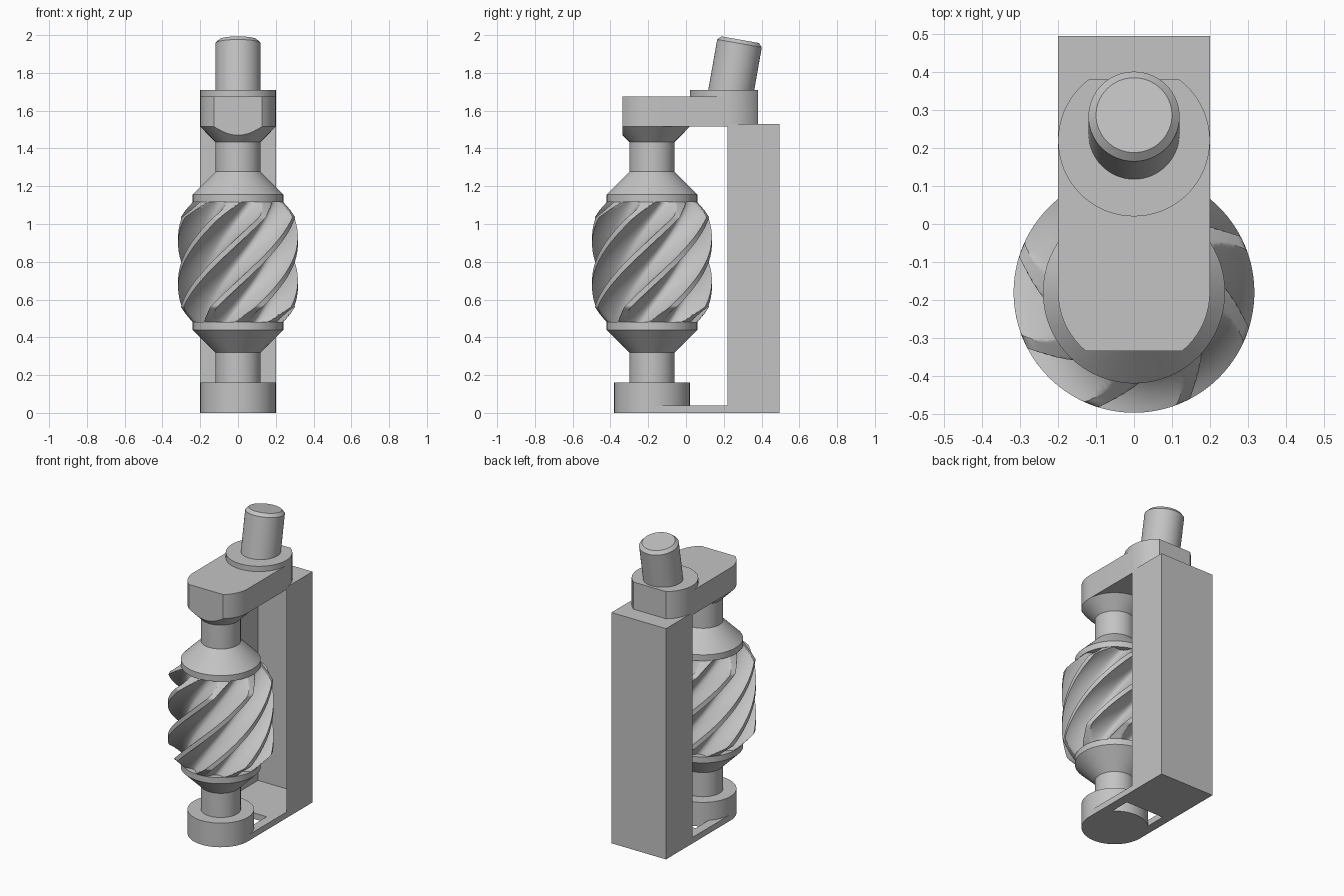
import bpy, bmesh
from math import cos, sin, pi, radians, sqrt, tau
from mathutils import Vector, Matrix

cube = bpy.data.objects.get("Cube")
if cube:
    bpy.data.objects.remove(cube, do_unlink=True)

grey = bpy.data.materials.new("plain_grey")
grey.use_nodes = True
colour = (0.55, 0.55, 0.55, 1)
grey.diffuse_color = colour
grey.node_tree.nodes["Principled BSDF"].inputs["Base Color"].default_value = colour

AXIS_Y = -0.18   # spindle axis
ARM_Y = 0.22     # pin boss axis
FLAT_FRONT, FLAT_BACK = -0.335, 0.38


def finish(name, bm, smooth=True):
    mesh = bpy.data.meshes.new(name)
    bm.to_mesh(mesh)
    bm.free()
    mesh.materials.append(grey)
    obj = bpy.data.objects.new(name, mesh)
    bpy.context.collection.objects.link(obj)
    if smooth:
        bpy.ops.object.select_all(action='DESELECT')
        obj.select_set(True)
        bpy.context.view_layer.objects.active = obj
        bpy.ops.object.shade_smooth_by_angle(angle=radians(30))
    return obj


def loft(bm, rings):
    """Skin a stack of closed rings and cap both ends."""
    rows = [[bm.verts.new(p) for p in ring] for ring in rings]
    n = len(rows[0])
    for a, b in zip(rows, rows[1:]):
        for i in range(n):
            j = (i + 1) % n
            bm.faces.new((a[i], a[j], b[j], b[i]))
    bm.faces.new(rows[0][::-1])
    bm.faces.new(rows[-1])
    bmesh.ops.recalc_face_normals(bm, faces=bm.faces)


def lathe(profile, y, sides=64):
    bm = bmesh.new()
    loft(bm, [[(r * cos(tau * i / sides), y + r * sin(tau * i / sides), z)
               for i in range(sides)] for r, z in profile])
    return bm


def clip(bm, y, direction):
    """Cut away everything past a plane facing along y."""
    geom = bm.verts[:] + bm.edges[:] + bm.faces[:]
    cut = bmesh.ops.bisect_plane(bm, geom=geom, plane_co=(0, y, 0),
                                 plane_no=(0, direction, 0), clear_outer=True)
    edges = [e for e in cut["geom_cut"] if isinstance(e, bmesh.types.BMEdge)]
    bmesh.ops.holes_fill(bm, edges=edges, sides=0)
    bmesh.ops.recalc_face_normals(bm, faces=bm.faces)


def box(name, x0, x1, y0, y1, z0, z1, open_front=False):
    bm = bmesh.new()
    loft(bm, [[(x0, y0, z), (x1, y0, z), (x1, y1, z), (x0, y1, z)] for z in (z0, z1)])
    if open_front:
        front = [f for f in bm.faces if f.normal.y < -0.9]
        bmesh.ops.delete(bm, geom=front, context='FACES')
    finish(name, bm, False)


# Hollow rear column, open towards the spindle, with its floor
box("rear_column", -0.2, 0.2, 0.22, 0.495, 0, 1.53, open_front=True)
box("column_floor", -0.198, 0.198, 0.22, 0.493, 0.03, 0.04)

# Base plate with an opening behind the foot
for side, name in ((1, "left"), (-1, "right")):
    box("base_rail_" + name, *sorted((side * 0.14, side * 0.2)), AXIS_Y, 0.22, 0, 0.04)
box("base_bridge", -0.14, 0.14, 0.1, 0.22, 0, 0.04)

# Spindle: foot, lower collar, core, upper collar, neck
finish("foot", lathe([(0.2, 0), (0.2, 0.16)], AXIS_Y))
finish("spindle", lathe([(0.12, 0.15), (0.12, 0.32), (0.24, 0.44), (0.24, 0.48),
                         (0.19, 0.48), (0.19, 1.117), (0.24, 1.117), (0.24, 1.157),
                         (0.12, 1.277), (0.12, 1.45)], AXIS_Y))

# Flared neck under the arm, flattened at the front
bm = lathe([(0.12, 1.435), (0.2, 1.515)], AXIS_Y)
clip(bm, FLAT_FRONT, -1)
finish("flared_neck", bm)

# Helical cutter: narrow lands, round grooves, chamfered at both ends
TEETH, TWIST, PHASE = 8, radians(125), radians(1.5)
LOW, HIGH, OUTER, DEPTH = 0.48, 1.117, 0.317, 0.115
LAND, STEPS, LAYERS = 0.16, 20, 96
tooth = [(0, OUTER)]
for i in range(STEPS):
    g = (1 - cos(pi * i / STEPS)) / 2
    tooth.append((LAND + (1 - LAND) * g, OUTER - DEPTH * sqrt(sin(pi * g))))
rings = []
for k in range(LAYERS + 1):
    t = k / LAYERS
    z = LOW + t * (HIGH - LOW)
    limit = 0.238 + min(z - LOW, HIGH - z) * 0.97
    ring = []
    for n in range(TEETH):
        for f, r in tooth:
            a = PHASE + (n + f) * tau / TEETH + TWIST * t
            r = min(r, limit)
            ring.append((r * cos(a), AXIS_Y + r * sin(a), z))
    rings.append(ring)
bm = bmesh.new()
loft(bm, rings)
finish("helical_cutter", bm)

# Arm: rounded ends cut flat front and back
half = [pi * i / 32 for i in range(33)]
outline = [(0.2 * cos(a), ARM_Y + 0.2 * sin(a)) for a in half]
outline += [(-0.2 * cos(a), AXIS_Y - 0.2 * sin(a)) for a in half]
bm = bmesh.new()
loft(bm, [[(x, y, z) for x, y in outline] for z in (1.515, 1.675)])
clip(bm, FLAT_FRONT, -1)
clip(bm, FLAT_BACK, 1)
finish("arm", bm)

# Raised boss and the tilted pin
bm = lathe([(0.2, 1.52), (0.2, 1.71)], ARM_Y)
clip(bm, FLAT_BACK, 1)
finish("pin_boss", bm)

bm = lathe([(0.12, -0.1), (0.12, 0.26), (0.1, 0.28)], 0)
bm.transform(Matrix.Translation(Vector((0, 0.238, 1.7))) @ Matrix.Rotation(radians(-10), 4, 'X'))
finish("tilted_pin", bm)
